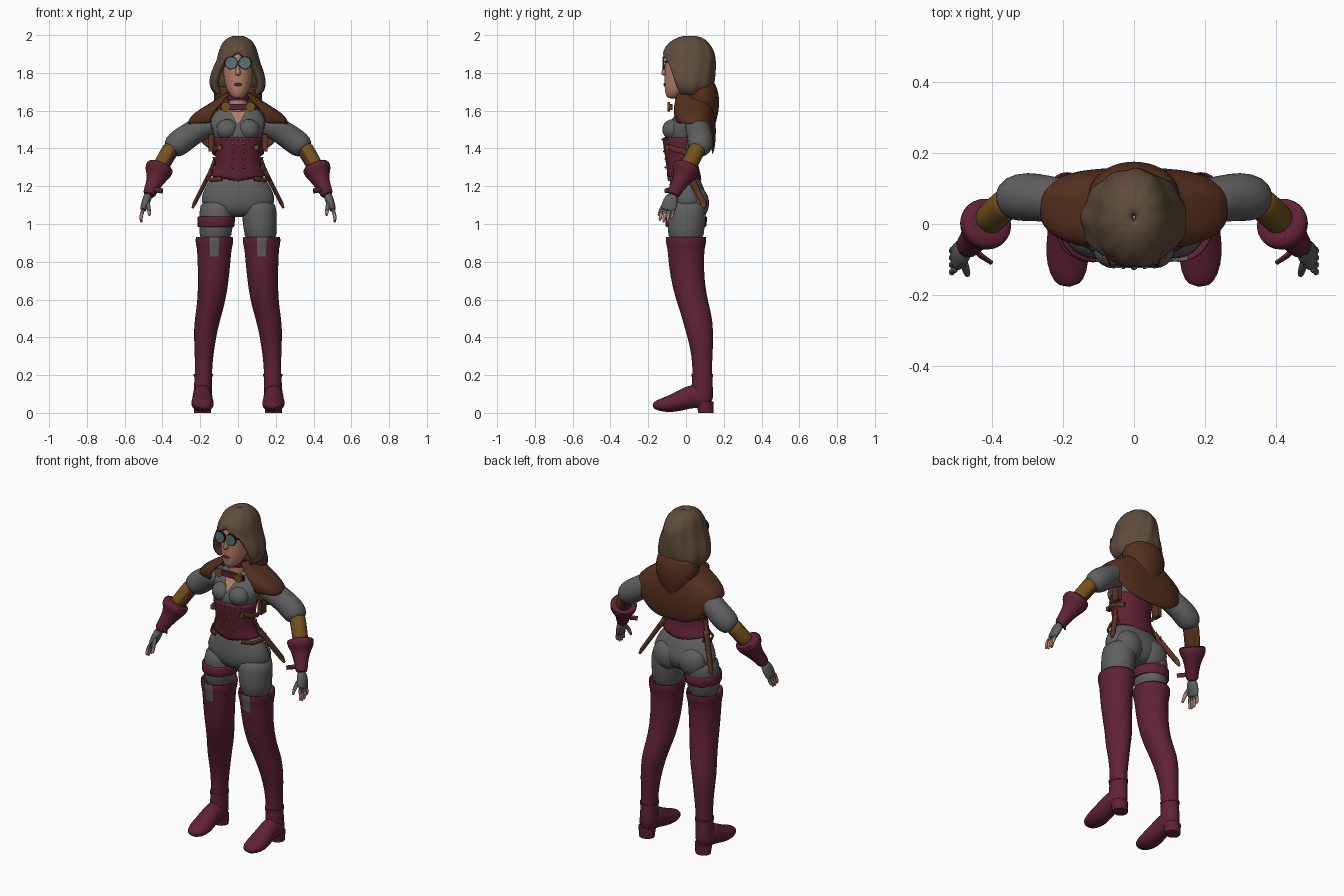
import bpy, bmesh, math
from mathutils import Vector

X, Y, Z = Vector((1, 0, 0)), Vector((0, 1, 0)), Vector((0, 0, 1))


def material(name, r, g, b):
    m = bpy.data.materials.new(name)
    m.diffuse_color = (r, g, b, 1)
    return m


CRIMSON = material("crimson leather", 0.115, 0.016, 0.034)
GREY = material("grey cloth", 0.115, 0.115, 0.115)
CAPE = material("russet cloth", 0.09, 0.029, 0.013)
HAIR = material("brown hair", 0.115, 0.073, 0.045)
GOLD = material("aged gold", 0.17, 0.085, 0.012)
SKIN = material("skin", 0.45, 0.21, 0.14)
LENS = material("tinted glass", 0.11, 0.17, 0.19)
DARK = material("dark metal", 0.015, 0.015, 0.018)
LEATHER = material("brown leather", 0.10, 0.035, 0.016)


def finish(name, bm, mats, rule=None, subdiv=0, recalc=True, thick=0):
    """Turn a bmesh into a smooth shaded object; rule(centre) picks the material slot."""
    if recalc:
        bmesh.ops.recalc_face_normals(bm, faces=bm.faces)
    mats = mats if isinstance(mats, list) else [mats]
    for f in bm.faces:
        f.smooth = True
        if rule:
            f.material_index = rule(f.calc_center_median())
    me = bpy.data.meshes.new(name)
    bm.to_mesh(me)
    bm.free()
    for m in mats:
        me.materials.append(m)
    me.set_sharp_from_angle(angle=math.radians(55))
    ob = bpy.data.objects.new(name, me)
    bpy.context.collection.objects.link(ob)
    if thick:
        mod = ob.modifiers.new("thickness", 'SOLIDIFY')
        mod.thickness, mod.offset = thick, -1
    if subdiv:
        mod = ob.modifiers.new("smooth", 'SUBSURF')
        mod.levels = mod.render_levels = subdiv
    return ob


def tube(name, pts, mats, ref=Y, axis=None, n=20, rule=None, subdiv=1, warp=None):
    """Loft ellipses (x, y, z, ra[, rb]) along a path; ra runs along ref."""
    bm = bmesh.new()
    cs = [Vector(p[:3]) for p in pts]
    rings = []
    for i, p in enumerate(pts):
        t = axis or (cs[min(i + 1, len(cs) - 1)] - cs[max(i - 1, 0)]).normalized()
        u = (ref - t * ref.dot(t)).normalized()
        v = t.cross(u)
        ring = []
        for k in range(n):
            a = 2 * math.pi * k / n
            co = cs[i] + u * p[3] * math.cos(a) + v * p[-1] * math.sin(a)
            ring.append(bm.verts.new(warp(co) if warp else co))
        rings.append(ring)
    for a, b in zip(rings, rings[1:]):
        for k in range(n):
            bm.faces.new((a[k], a[(k + 1) % n], b[(k + 1) % n], b[k]))
    bm.faces.new(rings[0])
    bm.faces.new(rings[-1])
    return finish(name, bm, mats, rule, subdiv)


def stack(name, rows, mats, **kw):
    """Horizontal rings given as (z, cx, cy, rx, ry)."""
    return tube(name, [(x, y, z, rx, ry) for z, x, y, rx, ry in rows], mats, ref=X, axis=Z, **kw)


def shell(name, rows, mat, thick, power=1.0, wave=0.0, n=48):
    """Open shell wrapped round the back: rows (z, cy, rx, ry, reach, back_drop)."""
    bm = bmesh.new()
    grid = []
    for z, cy, rx, ry, reach, drop in rows:
        line = []
        for k in range(n + 1):
            a = reach * (2 * k / n - 1)
            s, c = math.sin(a), math.cos(a)
            w = 1 + wave * math.sin(11 * a + 14 * z) + wave * 0.6 * math.sin(5 * a - 30 * z)
            x = rx * w * math.copysign(abs(s) ** power, s)
            y = cy + ry * w * math.copysign(abs(c) ** power, c)
            line.append(bm.verts.new((x, y, z - drop * max(0, c) ** 2)))
        grid.append(line)
    for a, b in zip(grid, grid[1:]):
        for k in range(n):
            bm.faces.new((a[k], a[k + 1], b[k + 1], b[k]))
    bmesh.ops.remove_doubles(bm, verts=bm.verts, dist=0.0005)
    return finish(name, bm, mat, None, 1, False, thick)


def ball(name, loc, r, mat):
    bm = bmesh.new()
    bmesh.ops.create_uvsphere(bm, u_segments=20, v_segments=12, radius=1)
    for v in bm.verts:
        v.co = Vector([v.co[i] * r[i] + loc[i] for i in range(3)])
    return finish(name, bm, mat)


def box(name, loc, size, mat):
    bm = bmesh.new()
    bmesh.ops.create_cube(bm, size=1)
    for v in bm.verts:
        v.co = Vector([v.co[i] * size[i] + loc[i] for i in range(3)])
    return finish(name, bm, mat)


def disc(name, x, y, z, r, depth, mat):
    return tube(name, [(x, y, z, r), (x, y - depth, z, r)], mat, ref=X, subdiv=0)


# Head, neck and face
stack("head", [(1.662, 0, -.07, .022, .028), (1.69, 0, -.055, .05, .056), (1.73, 0, -.032, .068, .083),
               (1.78, 0, -.02, .077, .095), (1.84, 0, -.015, .081, .098), (1.90, 0, -.01, .08, .1),
               (1.95, 0, 0, .06, .07)], SKIN)
stack("neck", [(1.55, 0, .0, .055, .05), (1.62, 0, 0, .048, .048), (1.74, 0, -.005, .046, .048)], SKIN)
stack("nose", [(1.785, 0, -.108, .017, .022), (1.80, 0, -.11, .015, .024), (1.85, 0, -.106, .008, .012)], SKIN, n=10)
ball("lips", (0, -.112, 1.738), (.022, .008, .008), CRIMSON)
stack("choker", [(1.655, 0, 0, .056, .056), (1.668, 0, 0, .06, .06), (1.695, 0, 0, .058, .058)], CRIMSON, subdiv=0)

# Hair: a wavy shell open at the face, with a filled core at the back
shell("hair", [(2.002, .02, .006, .006, math.pi, 0), (1.99, .02, .05, .065, math.pi, 0),
               (1.962, .015, .083, .105, math.pi, 0), (1.92, .012, .1, .136, math.pi, 0),
               (1.885, .012, .11, .142, 2.85, 0), (1.86, .012, .117, .143, 2.45, 0),
               (1.81, .012, .138, .144, 2.26, 0), (1.75, .015, .153, .138, 2.2, 0),
               (1.71, .02, .142, .125, 2.15, 0), (1.675, .02, .115, .1, 2.1, 0)], HAIR, .035, wave=.022)
stack("hair_core", [(1.69, 0, .06, .1, .06), (1.75, 0, .06, .12, .08), (1.85, 0, .05, .095, .09),
                    (1.95, 0, .03, .06, .07)], HAIR)

# Round tinted glasses
for s in (-1, 1):
    disc("glasses_frame", s * .036, -.113, 1.853, .035, .008, DARK)
    disc("glasses_lens", s * .036, -.12, 1.853, .03, .004, LENS)
    tube("glasses_arm", [(s * .068, -.112, 1.86, .004), (s * .085, -.06, 1.86, .004), (s * .085, 0, 1.86, .004)],
         DARK, ref=Z, n=6, subdiv=0)
box("glasses_bridge", (0, -.118, 1.86), (.016, .006, .006), DARK)

# Shirt, corset and leggings
stack("shirt", [(1.42, 0, -.02, .118, .085), (1.46, 0, -.02, .125, .095), (1.50, 0, -.015, .137, .1),
                (1.55, 0, .005, .155, .085), (1.60, 0, .02, .12, .06), (1.64, 0, .015, .06, .05)], GREY)
bm = bmesh.new()
bm.faces.new([bm.verts.new(c) for c in ((-.042, -.06, 1.595), (0, -.114, 1.52), (.042, -.06, 1.595))])
finish("neckline", bm, SKIN, recalc=False)


def point_hem(co):
    # corset hem dips at the front and rises over the hips
    if co.z < 1.23:
        co.z += .045 * min(1, abs(co.x) / .15)
    return co


stack("corset", [(1.205, 0, -.005, .158, .094), (1.255, 0, -.01, .142, .09), (1.30, 0, -.018, .122, .085),
                 (1.35, 0, -.025, .117, .086), (1.41, 0, -.026, .125, .094), (1.455, 0, -.025, .132, .1),
                 (1.463, 0, -.025, .128, .096)], CRIMSON, warp=point_hem, n=32)
stack("hips", [(1.035, 0, .008, .09, .06), (1.07, 0, .008, .175, .095), (1.12, 0, .01, .2, .107),
               (1.16, 0, .006, .192, .102), (1.21, 0, 0, .166, .086), (1.27, 0, -.01, .13, .075)], GREY)
for z in (1.30, 1.345, 1.385, 1.425):
    for s in (-1, 1):
        ball("corset_stud", (s * .03, -.109 if z < 1.36 else -.116, z), (.009, .005, .006), GOLD)
for i in range(-3, 4):
    x = i * .03
    ball("corset_rivet", (x, -.025 - .1 * math.sqrt(1 - (x / .132) ** 2), 1.448), (.006, .005, .006), GOLD)

# Capelet, hood and clasp
shell("capelet", [(1.70, .02, .066, .07, 2.6, 0), (1.655, .03, .12, .1, 2.6, 0), (1.605, .04, .21, .118, 2.68, .05),
                  (1.565, .045, .257, .115, 2.72, .12), (1.53, .045, .268, .1, 2.75, .165)], CAPE, .012, power=.65)
stack("hood", [(1.76, 0, .075, .1, .075), (1.72, 0, .076, .128, .09), (1.66, 0, .08, .135, .1),
               (1.60, 0, .085, .115, .09), (1.54, 0, .095, .075, .065), (1.47, 0, .105, .03, .035)], CAPE)
box("clasp_band", (0, -.079, 1.62), (.19, .016, .032), CRIMSON)

for s in (-1, 1):
    disc("clasp_disc", s * .065, -.084, 1.62, .025, .014, GOLD)
    ball("bust", (s * .057, -.07, 1.50), (.058, .055, .055), GREY)
    ball("hip_rear", (s * .085, .06, 1.11), (.085, .062, .085), GREY)

    def arm(name, pts, mats, **kw):
        return tube(name, [(s * p[0],) + p[1:] for p in pts], mats, **kw)

    # Puffed sleeve and bracer
    arm("sleeve", [(.12, .045, 1.53, .055), (.19, .06, 1.515, .066), (.25, .072, 1.475, .066),
                   (.30, .078, 1.44, .07), (.34, .072, 1.408, .066), (.36, .06, 1.385, .045)], GREY)
    arm("bracer", [(.345, .068, 1.415, .046), (.365, .052, 1.38, .045), (.395, .025, 1.33, .044),
                   (.42, 0, 1.28, .045)], [GOLD, LEATHER],
        rule=lambda c: int(abs(c.x) < .345 + (1.415 - c.z) * .56 - .012))
    # Flared glove with strap
    arm("glove_cuff", [(.41, .006, 1.313, .062), (.414, .002, 1.305, .076), (.422, -.004, 1.275, .074),
                       (.43, -.015, 1.25, .056), (.445, -.035, 1.215, .043), (.462, -.055, 1.18, .036),
                       (.475, -.072, 1.145, .034)], CRIMSON)
    arm("glove_strap", [(.46, -.06, 1.185, .014, .008), (.43, -.09, 1.18, .014, .008),
                        (.40, -.11, 1.175, .013, .006)], CRIMSON, ref=Z, n=8, subdiv=0)
    # Hand, fingers and thumb with bare tips
    arm("palm", [(.472, -.068, 1.16, .028, .025), (.487, -.082, 1.12, .041, .023),
                 (.499, -.093, 1.085, .041, .019), (.504, -.097, 1.068, .034, .014)], GREY)
    for i in range(4):
        y, end = -.066 - .02 * i, (1.025, 1.008, 1.005, 1.015)[i]
        arm("finger", [(.5, y, 1.085, .011), (.511, y - .006, 1.05, .01), (.514, y - .01, (1.05 + end) / 2, .0095),
                       (.511, y - .014, end, .006)], [GREY, SKIN], n=8, rule=lambda c: int(c.z < 1.045))
    arm("thumb", [(.482, -.098, 1.125, .014), (.474, -.125, 1.09, .012), (.47, -.138, 1.065, .011),
                  (.468, -.146, 1.04, .007)], [GREY, SKIN], n=8, rule=lambda c: int(c.z < 1.08))

    # Thighs and tall boots with a notch in the cuff
    stack("thigh", [(1.13, s * .105, .01, .09, .1), (1.07, s * .111, .007, .095, .103),
                    (1.0, s * .116, 0, .09, .1), (.88, s * .122, 0, .084, .094)], GREY)
    stack("boot", [(.90, s * .125, 0, .086, .096), (.935, s * .125, 0, .094, .102), (.932, s * .125, 0, .1, .108),
                   (.90, s * .125, 0, .101, .108), (.875, s * .125, 0, .094, .1), (.845, s * .126, 0, .09, .097),
                   (.72, s * .129, .005, .083, .09), (.60, s * .139, .03, .075, .084),
                   (.52, s * .156, .055, .07, .081), (.45, s * .17, .068, .064, .076),
                   (.35, s * .178, .083, .054, .061), (.25, s * .182, .086, .045, .051),
                   (.17, s * .184, .086, .047, .054), (.10, s * .186, .085, .051, .06),
                   (.045, s * .188, .09, .047, .052)], [CRIMSON, GREY], n=24,
          rule=lambda c: int(c.z > .85 and c.y < -.05 and abs(abs(c.x) - .115) < .024))
    tube("boot_foot", [(s * .188, .135, .075, .035, .04), (s * .188, .10, .08, .05, .06),
                       (s * .188, .04, .093, .052, .066), (s * .188, -.02, .068, .055, .055),
                       (s * .188, -.08, .047, .063, .047), (s * .185, -.14, .04, .054, .033),
                       (s * .182, -.178, .04, .028, .016)], CRIMSON, ref=X)
    stack("boot_heel", [(0, s * .188, .105, .044, .04), (.06, s * .188, .1, .05, .046)], CRIMSON, subdiv=0)
    stack("ankle_band", [(.19, s * .184, .086, .05, .056), (.205, s * .184, .086, .051, .057)], CRIMSON, subdiv=0)

    # Scabbard, hilt and carrying straps
    arm("scabbard", [(.14, .005, 1.29, .02, .013), (.145, .01, 1.275, .02, .013), (.23, .092, 1.11, .017, .011),
                     (.24, .1, 1.085, .008, .006)], [LEATHER, GOLD], n=10, subdiv=0,
        rule=lambda c: int(c.z > 1.28 or c.z < 1.1))
    arm("hilt", [(.14, .005, 1.29, .011), (.122, -.012, 1.34, .011), (.12, -.014, 1.35, .015)], LEATHER, n=10, subdiv=0)
    arm("hip_strap", [(.085, -.093, 1.24, .012, .005), (.14, -.058, 1.235, .012, .005), (.168, 0, 1.24, .012, .005),
                      (.15, .05, 1.25, .012, .005)], LEATHER, ref=Z, n=8, subdiv=0)
    arm("side_strap", [(.085, -.1, 1.41, .014, .006), (.125, -.06, 1.395, .014, .006), (.132, 0, 1.38, .014, .006),
                       (.105, .045, 1.365, .014, .006)], LEATHER, ref=Z, n=8, subdiv=0)
    box("side_buckle", (s * .098, -.1, 1.405), (.022, .014, .024), GOLD)
    box("side_pouch", (s * .142, .025, 1.43), (.026, .05, .09), LEATHER)

# Single thigh strap
stack("thigh_strap", [(.985, -.117, 0, .095, .104), (.99, -.117, 0, .098, .108), (1.035, -.115, .002, .1, .11),
                      (1.04, -.115, .002, .096, .106)], CRIMSON, subdiv=0)
